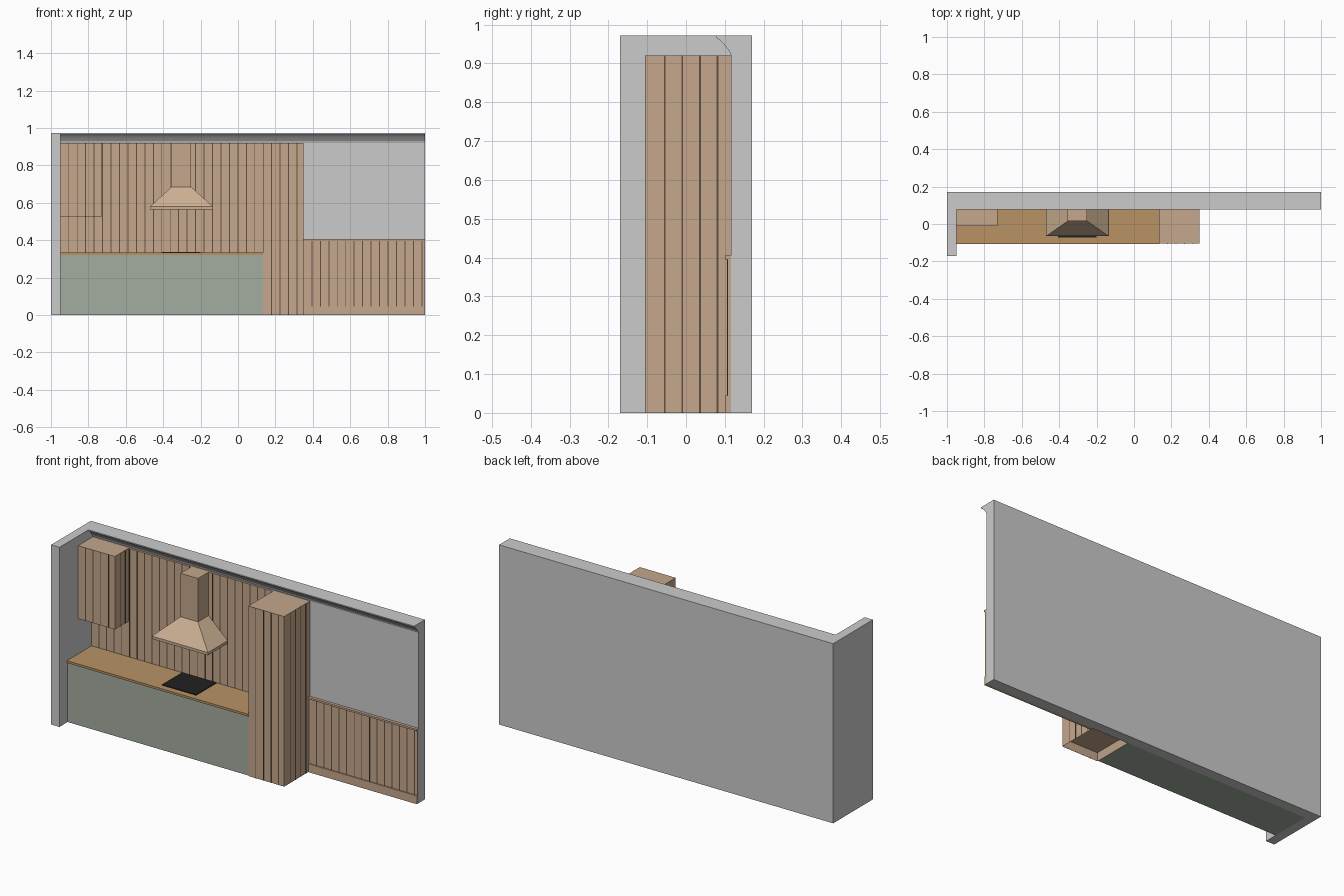
import bpy, bmesh, math

if "Cube" in bpy.data.objects:
    bpy.data.objects.remove(bpy.data.objects["Cube"])


def material(name, rgb):
    m = bpy.data.materials.new(name)
    m.diffuse_color = (*rgb, 1)
    m.use_nodes = True
    m.node_tree.nodes["Principled BSDF"].inputs["Base Color"].default_value = m.diffuse_color
    return m


WOOD = material("wood", (0.56, 0.39, 0.265))
HOOD = material("pale_wood", (0.60, 0.43, 0.29))
GROOVE = material("groove", (0.12, 0.08, 0.05))
COUNTER = material("counter_wood", (0.48, 0.29, 0.13))
GREEN = material("sage", (0.37, 0.42, 0.35))
BLACK = material("black_glass", (0.015, 0.015, 0.015))
WALL = material("wall", (0.63, 0.63, 0.60))


def make(name, verts, faces, mat):
    me = bpy.data.meshes.new(name)
    me.from_pydata(verts, [], faces)
    bm = bmesh.new()
    bm.from_mesh(me)
    bmesh.ops.recalc_face_normals(bm, faces=bm.faces)
    bm.to_mesh(me)
    bm.free()
    ob = bpy.data.objects.new(name, me)
    bpy.context.collection.objects.link(ob)
    me.materials.append(mat)
    return ob


def loft(name, lo, hi, mat):
    """Solid between two rectangles, each given as x0, x1, y0, y1, z."""
    verts = []
    for x0, x1, y0, y1, z in (lo, hi):
        verts += [(x0, y0, z), (x1, y0, z), (x1, y1, z), (x0, y1, z)]
    faces = [(3, 2, 1, 0), (4, 5, 6, 7)]
    faces += [(i, (i + 1) % 4, (i + 1) % 4 + 4, i + 4) for i in range(4)]
    return make(name, verts, faces, mat)


def box(name, x0, x1, y0, y1, z0, z1, mat):
    return loft(name, (x0, x1, y0, y1, z0), (x0, x1, y0, y1, z1), mat)


def sweep_x(name, profile, x0, x1, mat):
    """Extrude a (y, z) profile along x."""
    n = len(profile)
    verts = [(x, y, z) for x in (x0, x1) for y, z in profile]
    faces = [tuple(range(n)), tuple(range(n, 2 * n))]
    faces += [(i, (i + 1) % n, (i + 1) % n + n, i + n) for i in range(n)]
    return make(name, verts, faces, mat)


STEP, GW, PROUD = 0.0452, 0.0025, 0.0008


def front_grooves(name, x0, x1, y, z0, z1):
    x = x0 + STEP
    while x < x1 - 0.01:
        box(name, x - GW, x + GW, y - PROUD, y + 0.001, z0, z1, GROOVE)
        x += STEP


def side_grooves(name, x, y0, y1, z0, z1):
    y = y0 + STEP
    while y < y1 - 0.01:
        box(name, x - 0.001, x + PROUD, y - GW, y + GW, z0, z1, GROOVE)
        y += STEP


FACE = 0.116   # front plane of the back wall
TOP = 0.92     # top of the tall units

# Walls
box("back_wall", -0.95, 1, FACE, 0.17, 0, 0.972, WALL)
box("left_wall", -1, -0.95, -0.17, 0.17, 0, 0.972, WALL)

# Concave crown moulding
cove = [(0.08 + 0.030 * math.sin(a), 0.928 + 0.036 * math.cos(a))
        for a in [math.radians(90 * i / 8) for i in range(9)]]
cove = [(0.082 + 0.030 * (1 - math.cos(t)) ** 0.9, 0.962 - 0.033 * math.sin(t))
        for t in [math.pi / 2 * i / 8 for i in range(9)]]
cove = [(0.078 + 0.034 * i / 8, 0.966 - 0.035 * (i / 8) ** 1.35) for i in range(9)]
sweep_x("crown_moulding",
        [(FACE, 0.972), (0.078, 0.972)] + cove + [(0.114, 0.925), (FACE, 0.922)],
        -0.95, 1, WALL)

# Grooved splashback panel
box("back_panel", -0.95, 0.135, 0.105, FACE, 0.33, TOP, WOOD)
front_grooves("back_panel_groove", -0.95, 0.135, 0.105, 0.335, TOP)

# Base cabinet, worktop and hob
box("base_cabinet", -0.95, 0.135, -0.1, FACE, 0, 0.322, GREEN)
box("worktop", -0.95, 0.135, -0.106, FACE, 0.322, 0.334, COUNTER)
box("hob", -0.405, -0.2, -0.072, 0.1, 0.333, 0.338, BLACK)

# Tall cabinet with a recessed underside
tall = box("tall_cabinet", 0.135, 0.35, -0.105, FACE, 0, TOP, WOOD)
bm = bmesh.new()
bm.from_mesh(tall.data)
bottom = min(bm.faces, key=lambda f: f.calc_center_median().z)
bmesh.ops.inset_region(bm, faces=[bottom], thickness=0.01)
bmesh.ops.translate(bm, verts=bottom.verts[:], vec=(0, 0, 0.04))
bm.to_mesh(tall.data)
bm.free()
front_grooves("tall_front_groove", 0.135, 0.35, -0.105, 0, TOP)
side_grooves("tall_side_groove", 0.35, -0.1, FACE, 0, TOP)

# Upper cabinet
box("upper_cabinet", -0.95, -0.73, -0.01, FACE, 0.525, TOP, WOOD)
front_grooves("upper_front_groove", -0.95, -0.73, -0.01, 0.525, TOP)
side_grooves("upper_side_groove", -0.73, -0.01, 0.105, 0.525, TOP)

# Extractor hood
rim = (-0.47, -0.135, -0.065, 0.11)
flue = (-0.355, -0.25, 0.015, 0.11)
box("hood_rim", *rim, 0.565, 0.58, HOOD)
loft("hood_canopy", (*rim, 0.58), (*flue, 0.685), HOOD)
box("hood_flue", *flue, 0.685, TOP, WOOD)

# Wainscot with skirting and cap rail
box("wainscot_panel", 0.35, 1, 0.107, FACE, 0.045, 0.395, WOOD)
box("wainscot_skirting", 0.35, 1, 0.101, FACE, 0, 0.045, WOOD)
box("wainscot_cap", 0.35, 1, 0.1, FACE, 0.395, 0.405, WOOD)
front_grooves("wainscot_groove", 0.35, 1, 0.107, 0.045, 0.395)
